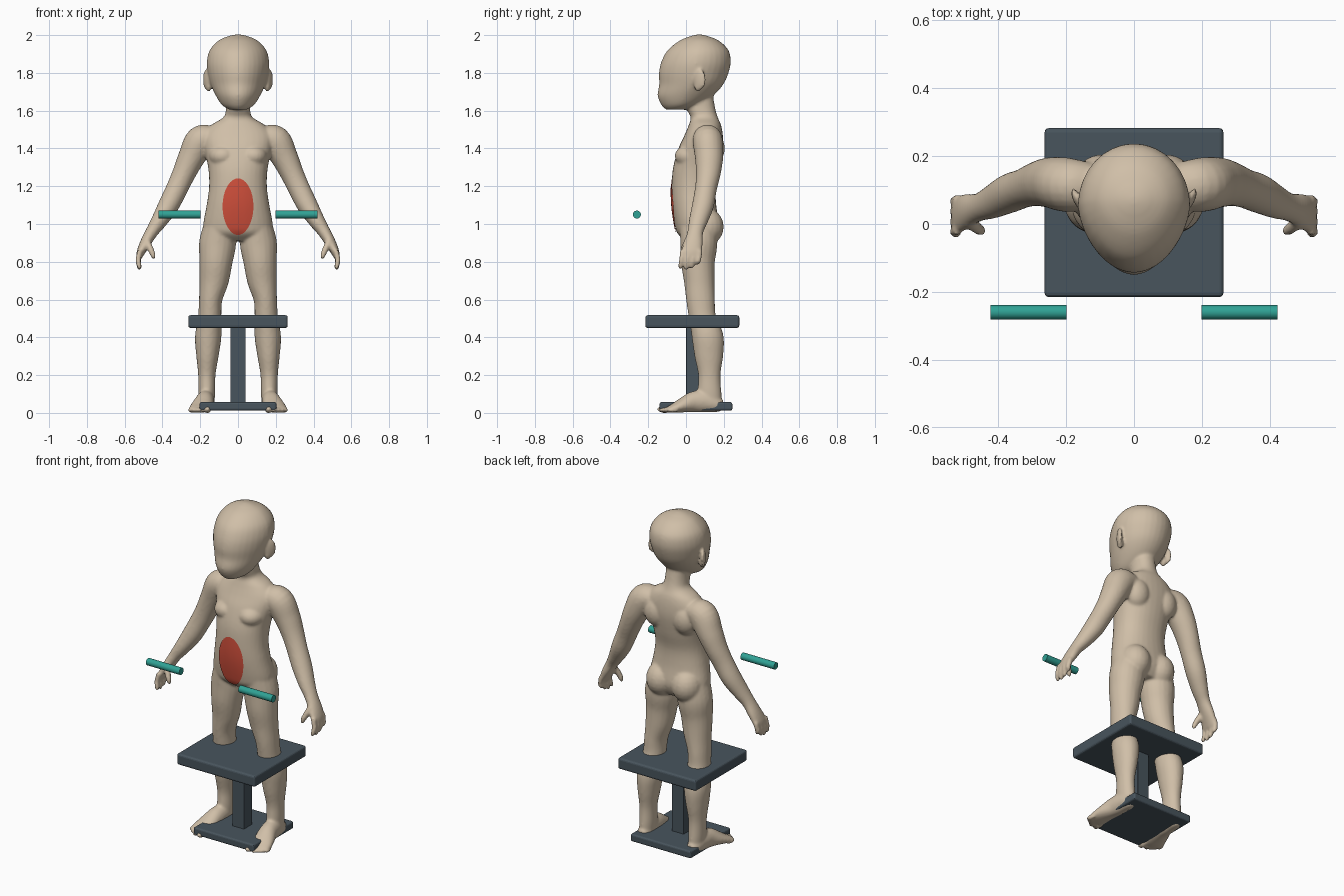
import bpy, bmesh, math
from mathutils import Vector, Matrix

cube = bpy.data.objects.get("Cube")
if cube:
    bpy.data.objects.remove(cube, do_unlink=True)


def material(name, rgb):
    m = bpy.data.materials.new(name)
    m.use_nodes = True
    m.diffuse_color = (*rgb, 1)
    m.node_tree.nodes["Principled BSDF"].inputs["Base Color"].default_value = (*rgb, 1)
    return m


skin = material("warm beige", (0.63, 0.52, 0.39))
slate = material("slate grey", (0.065, 0.09, 0.11))
teal = material("teal", (0.03, 0.36, 0.30))
red = material("red", (0.64, 0.08, 0.045))


def finish(name, bm, mat):
    bmesh.ops.recalc_face_normals(bm, faces=bm.faces[:])
    me = bpy.data.meshes.new(name)
    bm.to_mesh(me)
    bm.free()
    me.materials.append(mat)
    ob = bpy.data.objects.new(name, me)
    bpy.context.collection.objects.link(ob)
    return ob


def spline(rows, steps=5):
    """Catmull-Rom through rows of any width."""
    vs = [Vector(r) for r in rows]
    vs = [vs[0]] + vs + [vs[-1]]
    out = []
    for a, b, c, d in zip(vs, vs[1:], vs[2:], vs[3:]):
        for i in range(steps):
            t = i / steps
            out.append(b + (c - a) * (t / 2) + (a * 2 - b * 5 + c * 4 - d) * (t * t / 2)
                       + (b * 3 - a - c * 3 + d) * (t ** 3 / 2))
    return out + [vs[-1]]


def skin_rings(bm, rings):
    loops = [[bm.verts.new(p) for p in ring] for ring in rings]
    n = len(loops[0])
    for lo, hi in zip(loops, loops[1:]):
        for i in range(n):
            bm.faces.new((lo[i], lo[(i + 1) % n], hi[(i + 1) % n], hi[i]))
    bm.faces.new(loops[0][::-1])
    bm.faces.new(loops[-1])


def trunk(bm, rows, taper=0.0, power=1.0, n=32):
    """Level rings from (height, half width, front y, back y)."""
    rings = []
    for z, w, front, back in spline(rows):
        ring = []
        for i in range(n):
            a = math.tau * i / n
            c, s = math.cos(a), math.sin(a)
            c = math.copysign(abs(c) ** power, c)
            s = math.copysign(abs(s) ** power, s)
            x = w * c * (1 - taper * max(0, -s))
            ring.append((x, (front + back) / 2 + s * (back - front) / 2, z))
        rings.append(ring)
    skin_rings(bm, rings)


def limb(bm, rows, side, across=(0, 1, 0), n=20):
    """Rings square to a path, from (x, y, z, radius, radius along across)."""
    pts = spline(rows)
    rings = []
    for i, p in enumerate(pts):
        t = (Vector(pts[min(i + 1, len(pts) - 1)][:3]) - Vector(pts[max(i - 1, 0)][:3])).normalized()
        v = Vector(across)
        v = (v - t * v.dot(t)).normalized()
        u = v.cross(t)
        ring = []
        for k in range(n):
            a = math.tau * k / n
            q = Vector(p[:3]) + u * (p[3] * math.cos(a)) + v * (p[4] * math.sin(a))
            ring.append((q.x * side, q.y, q.z))
        rings.append(ring)
    skin_rings(bm, rings)


def blob(bm, centre, size, side=1, turn=0.0):
    m = (Matrix.Diagonal((side, 1, 1, 1)) @ Matrix.Translation(centre)
         @ Matrix.Rotation(turn, 4, "Z") @ Matrix.Diagonal((*size, 1)))
    bmesh.ops.create_uvsphere(bm, u_segments=20, v_segments=12, radius=1, matrix=m)


body = bmesh.new()

# Torso and neck
trunk(body, [(0.91, .13, .0, .14), (0.95, .175, -.045, .165), (1.0, .184, -.06, .175),
             (1.1, .166, -.074, .16), (1.2, .153, -.076, .158), (1.3, .158, -.068, .18),
             (1.4, .18, -.04, .196), (1.47, .185, -.008, .195), (1.525, .14, .015, .185),
             (1.565, .077, .025, .168), (1.61, .064, .005, .155), (1.7, .062, .0, .14)], power=.92)

# Head
trunk(body, [(1.605, .045, -.105, .0), (1.63, .085, -.13, .07), (1.68, .118, -.15, .145),
             (1.74, .145, -.142, .198), (1.8, .16, -.143, .225), (1.86, .165, -.13, .237),
             (1.92, .15, -.097, .225), (1.97, .105, -.035, .175), (1.995, .05, .025, .115),
             (2.003, .012, .06, .08)], taper=.12)

for side in (1, -1):
    # Ears
    blob(body, (.166, .072, 1.765), (.013, .037, .056), side, -.45)
    blob(body, (.155, .065, 1.735), (.016, .022, .035), side)
    # Buttocks, shoulder blades and chest
    blob(body, (.085, .105, .985), (.088, .095, .1), side)
    blob(body, (.095, .14, 1.4), (.075, .065, .09), side)
    blob(body, (.08, .02, 1.36), (.075, .08, .06), side)
    # Legs
    limb(body, [(.1, .06, 1.0, .08, .095), (.108, .068, .9, .098, .098), (.117, .063, .8, .088, .09),
                (.127, .07, .7, .078, .081), (.145, .077, .6, .062, .076), (.15, .088, .5, .062, .072),
                (.158, .115, .4, .07, .084), (.162, .121, .3, .059, .076), (.165, .124, .2, .046, .059),
                (.165, .125, .1, .044, .063), (.165, .135, .03, .038, .055)], side)
    # Feet
    limb(body, [(.165, .195, .04, .025, .028), (.166, .16, .045, .04, .043), (.17, .1, .06, .046, .058),
                (.176, .04, .058, .05, .056), (.19, -.02, .04, .058, .039), (.2, -.065, .025, .06, .025),
                (.2, -.095, .018, .05, .016)], side, across=(0, 0, 1))
    # Toes
    blob(body, (.162, -.112, .019), (.021, .042, .02), side)
    for i in range(4):
        blob(body, (.195 + i * .019, -.115 + i * .015, .015), (.011, .031, .015), side, .15)
    # Arms and palms
    limb(body, [(.13, .11, 1.46, .06, .07), (.195, .115, 1.44, .083, .08), (.245, .122, 1.355, .072, .075),
                (.285, .118, 1.27, .062, .066), (.322, .106, 1.19, .058, .058), (.367, .09, 1.1, .055, .058),
                (.415, .066, 1.02, .044, .05), (.455, .05, .96, .034, .042), (.49, .04, .9, .029, .05),
                (.515, .028, .85, .022, .055), (.522, .026, .825, .016, .05)], side)
    # Fingers and thumb
    for i in range(4):
        y = -.017 + i * .03
        tip = (.762, .757, .765, .785)[i]
        limb(body, [(.518, y, .86, .015, .015), (.528, y - .006, .81, .0145, .0145),
                    (.522, y - .012, tip + .012, .013, .013), (.519, y - .012, tip, .007, .007)], side, n=12)
    limb(body, [(.485, .01, .91, .02, .02), (.462, -.012, .865, .017, .018),
                (.448, -.02, .83, .014, .014), (.444, -.02, .815, .007, .007)], side, n=12)

figure = finish("body", body, skin)
remesh = figure.modifiers.new("blend", "REMESH")
remesh.mode = "VOXEL"
remesh.voxel_size = .0075
remesh.use_smooth_shade = True
soften = figure.modifiers.new("soften", "SMOOTH")
soften.factor = .5
soften.iterations = 7

# Oval belly patch that hugs the body
bm = bmesh.new()
rings, n = 10, 48
grid = [[bm.verts.new((.08 * r / rings * math.cos(math.tau * i / n), -.3,
                       1.093 + .148 * r / rings * math.sin(math.tau * i / n)))
         for i in range(n)] for r in range(1, rings + 1)]
hub = bm.verts.new((0, -.3, 1.093))
for i in range(n):
    j = (i + 1) % n
    bm.faces.new((hub, grid[0][i], grid[0][j]))
    for a, b in zip(grid, grid[1:]):
        bm.faces.new((a[i], b[i], b[j], a[j]))
for f in bm.faces:
    f.smooth = True
patch = finish("belly_patch", bm, red)
for f in patch.data.polygons:
    if f.normal.y > 0:
        patch.data.flip_normals()
    break
wrap = patch.modifiers.new("hug", "SHRINKWRAP")
wrap.target = figure
wrap.wrap_method = "PROJECT"
wrap.use_project_y = True
wrap.use_positive_direction = True
wrap.use_negative_direction = False
wrap.wrap_mode = "ABOVE_SURFACE"
wrap.offset = .005


# Stand
def box(name, low, high, bevel):
    low, high = Vector(low), Vector(high)
    bm = bmesh.new()
    bmesh.ops.create_cube(bm, size=1, matrix=Matrix.Translation((low + high) / 2)
                          @ Matrix.Diagonal((*(high - low), 1)))
    ob = finish(name, bm, slate)
    b = ob.modifiers.new("rounded_edges", "BEVEL")
    b.width = bevel
    b.segments = 3


box("seat", (-.263, -.215, .45), (.263, .282, .517), .012)
box("column", (-.04, .0, .04), (.04, .08, .46), .003)
box("base", (-.203, -.14, .012), (.203, .245, .057), .01)

# Hand grips
for name, x in (("left_grip", .31), ("right_grip", -.31)):
    bm = bmesh.new()
    bmesh.ops.create_cone(bm, cap_ends=True, segments=32, radius1=.021, radius2=.021, depth=.224,
                          matrix=Matrix.Translation((x, -.26, 1.05)) @ Matrix.Rotation(math.pi / 2, 4, "Y"))
    for f in bm.faces:
        f.smooth = len(f.verts) == 4
    grip = finish(name, bm, teal)
    for e in grip.data.edges:
        a, b = (grip.data.vertices[i].co.x for i in e.vertices)
        e.use_edge_sharp = abs(a - b) < .001
